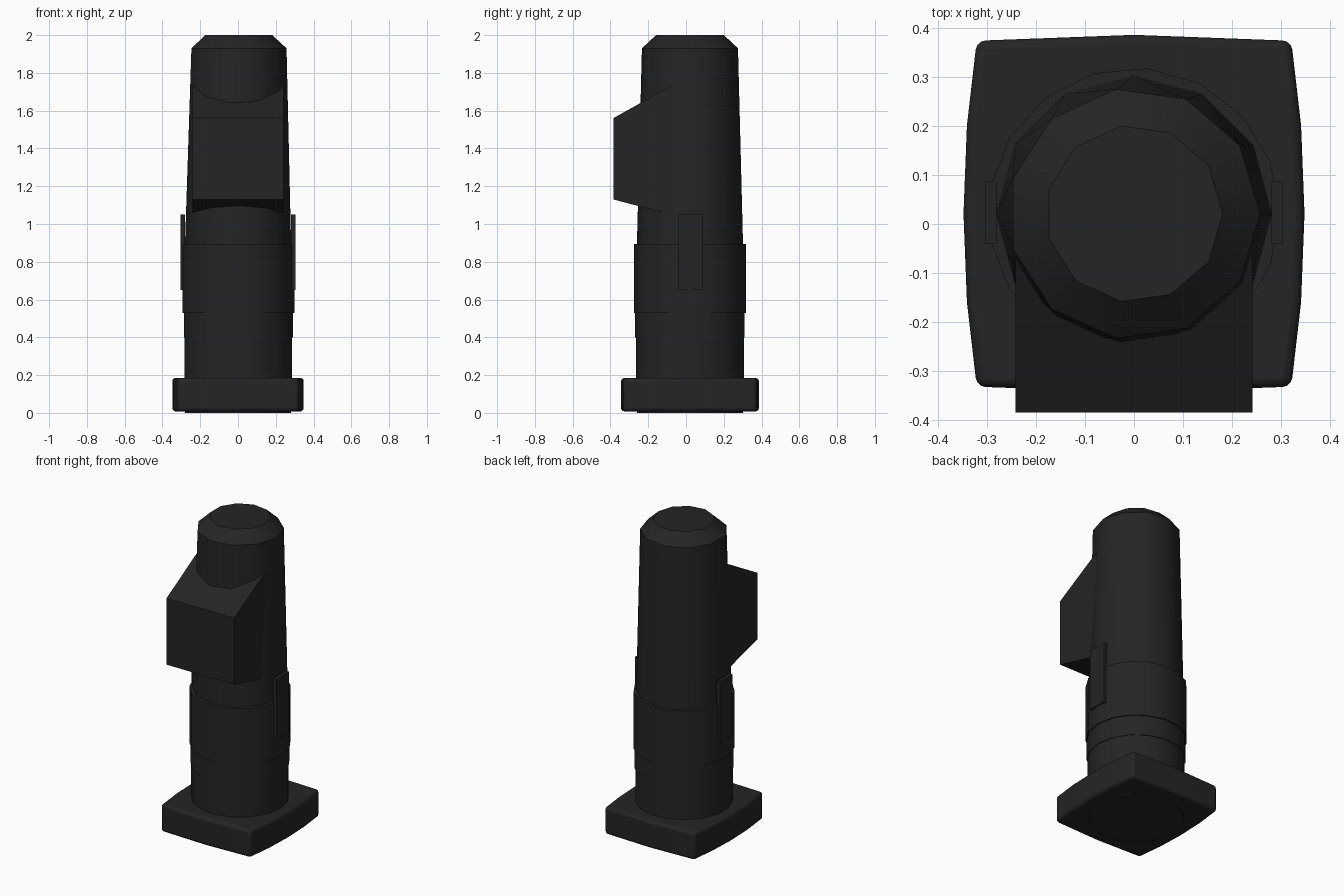
import bpy, bmesh
from math import sin, cos, tau, radians

cube = bpy.data.objects.get("Cube")
if cube:
    bpy.data.objects.remove(cube, do_unlink=True)

AXIS_Y = 0.021

black = bpy.data.materials.new("matte_black")
black.use_nodes = True
black.diffuse_color = (0.018, 0.018, 0.018, 1)
bsdf = next(n for n in black.node_tree.nodes if n.type == "BSDF_PRINCIPLED")
bsdf.inputs["Base Color"].default_value = black.diffuse_color
bsdf.inputs["Roughness"].default_value = 0.8


def hull(name, points, bevel=0):
    """Closed convex part around the given points."""
    bm = bmesh.new()
    for p in points:
        bm.verts.new(p)
    bmesh.ops.convex_hull(bm, input=bm.verts)
    bmesh.ops.dissolve_limit(bm, angle_limit=radians(0.5),
                             verts=bm.verts, edges=bm.edges)
    bmesh.ops.recalc_face_normals(bm, faces=bm.faces)
    mesh = bpy.data.meshes.new(name)
    bm.to_mesh(mesh)
    bm.free()
    mesh.materials.append(black)
    obj = bpy.data.objects.new(name, mesh)
    bpy.context.collection.objects.link(obj)
    if bevel:
        mod = obj.modifiers.new("rounded_edges", "BEVEL")
        mod.width, mod.segments = bevel, 3
        mod.limit_method, mod.angle_limit = "ANGLE", radians(40)
    bpy.ops.object.select_all(action="DESELECT")
    obj.select_set(True)
    bpy.context.view_layer.objects.active = obj
    bpy.ops.object.shade_smooth_by_angle(angle=radians(35))
    return obj


def ring(sides, radius, z):
    return [(radius * cos(tau * i / sides),
             AXIS_Y + radius * sin(tau * i / sides), z) for i in range(sides)]


def prism(outline, low, high):
    return [(x, y, z) for x, y in outline for z in (low, high)]


# Base plate with bowed sides, and the foot pad below it
quarter = [(0.348, 0), (0.341, 0.18), (0.321, 0.353), (0, 0.365)]
outline = {(sx * x, AXIS_Y + sy * y)
           for x, y in quarter for sx in (-1, 1) for sy in (-1, 1)}
hull("base_plate", prism(sorted(outline), 0.008, 0.185), bevel=0.018)
hull("foot_pad", ring(24, 0.28, 0) + ring(24, 0.28, 0.03))

# Stacked column sections
hull("lower_column", ring(17, 0.287, 0.17) + ring(17, 0.287, 0.42))
hull("collar", ring(17, 0.291, 0.4) + ring(17, 0.291, 0.55))
hull("sleeve", ring(17, 0.298, 0.53) + ring(17, 0.298, 0.893))

# Tapered upper shaft with chamfered cap
hull("upper_shaft", ring(12, 0.282, 0.85) + ring(11, 0.257, 1.93) + ring(11, 0.181, 2))

# Projecting front housing with sloped top and underside
profile = [(-0.385, 1.13), (-0.385, 1.56), (-0.06, 1.742), (-0.06, 1.045)]
hull("front_housing", [(x, y, z) for y, z in profile for x in (-0.242, 0.242)])

# Side plates
for side, name in ((1, "left_side_plate"), (-1, "right_side_plate")):
    corners = [(side * x, y) for x in (0.281, 0.304) for y in (-0.041, 0.087)]
    hull(name, prism(corners, 0.65, 1.05))
